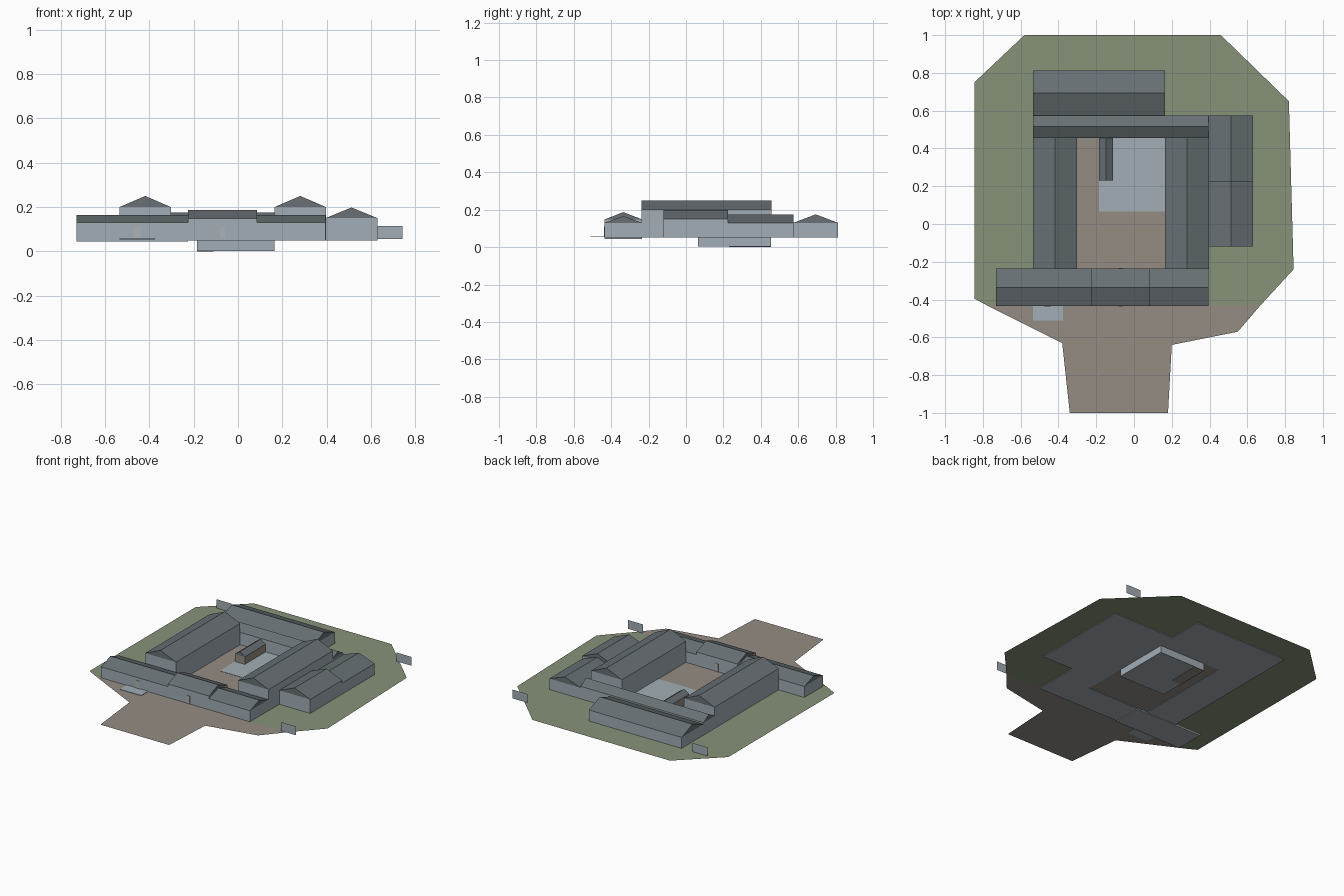
import bpy
import bmesh

if "Cube" in bpy.data.objects:
    bpy.data.objects.remove(bpy.data.objects["Cube"], do_unlink=True)

GROUND = 0.055
BASE = 0.05


def material(name, r, g, b):
    m = bpy.data.materials.new(name)
    m.use_nodes = True
    m.diffuse_color = (r, g, b, 1)
    m.node_tree.nodes["Principled BSDF"].inputs["Base Color"].default_value = (r, g, b, 1)
    return m


WALL = material("pale slate wall", 0.36, 0.42, 0.46)
ROOF = material("dark slate roof", 0.138, 0.163, 0.175)
GRASS = material("grass", 0.24, 0.29, 0.19)
EARTH = material("beige earth", 0.295, 0.265, 0.23)
DOOR = material("pale door", 0.42, 0.45, 0.46)


def finish(name, bm, mat):
    mesh = bpy.data.meshes.new(name)
    bm.to_mesh(mesh)
    bm.free()
    mesh.materials.append(mat)
    obj = bpy.data.objects.new(name, mesh)
    bpy.context.collection.objects.link(obj)
    return obj


def sheet(name, points, mat):
    """Single flat polygon."""
    bm = bmesh.new()
    bm.faces.new([bm.verts.new(p) for p in points])
    return finish(name, bm, mat)


def prism(name, section, axis, start, end, mat):
    """Extrude a (horizontal, z) section along the x or y axis."""
    bm = bmesh.new()

    def place(t, h, z):
        return (t, h, z) if axis == "x" else (h, t, z)

    face = bm.faces.new([bm.verts.new(place(start, h, z)) for h, z in section])
    new = bmesh.ops.extrude_face_region(bm, geom=[face])["geom"]
    shift = place(end - start, 0, 0)
    bmesh.ops.translate(bm, vec=shift, verts=[v for v in new if isinstance(v, bmesh.types.BMVert)])
    bmesh.ops.recalc_face_normals(bm, faces=bm.faces)
    return finish(name, bm, mat)


def box(name, x0, x1, y0, y1, z0, z1, mat):
    return prism(name, [(y0, z0), (y1, z0), (y1, z1), (y0, z1)], "x", x0, x1, mat)


def house(name, x0, x1, y0, y1, eave, ridge, axis, base=BASE, wall=WALL):
    """Walls with a gabled roof whose ridge follows the axis."""
    box(name + "_walls", x0, x1, y0, y1, base, eave, wall)
    a, b, s, e = (y0, y1, x0, x1) if axis == "x" else (x0, x1, y0, y1)
    prism(name + "_roof", [(a, eave), (b, eave), ((a + b) / 2, ridge)], axis, s, e, ROOF)


# Ground: lawn and forecourt with drive
lawn = [(-.58, 1), (-.845, .75), (-.845, -.395), (-.78, -.43),
        (.67, -.43), (.845, -.24), (.82, .65), (.46, 1)]
drive = [(-.78, -.43), (-.38, -.63), (-.34, -1), (.18, -1),
         (.2, -.64), (.55, -.57), (.67, -.43)]
sheet("lawn", [(x, y, GROUND) for x, y in lawn], GRASS)
sheet("forecourt", [(x, y, GROUND) for x, y in drive], EARTH)

# Courtyard, sunken cellar and front step
box("courtyard", -.305, .165, -.24, .455, GROUND - .002, GROUND + .001, EARTH)
box("cellar", -.185, .165, .065, .455, .002, GROUND + .003, WALL)
box("cellar_under_shed", -.185, -.11, .23, .455, 0, .003, EARTH)
box("front_step", -.535, -.375, -.51, -.43, GROUND - .001, GROUND + .003, WALL)

# Front range in three sections
house("front_west", -.73, -.225, -.435, -.235, .13, .165, "x", base=.044)
house("front_gate", -.225, .085, -.435, -.235, .148, .187, "x")
house("front_east", .085, .395, -.435, -.235, .13, .165, "x")

# Tall side ranges
for side, x in (("west", -.535), ("east", .165)):
    house(side + "_range", x, x + .232, -.237, .457, .2, .25, "y")

# Cross range and back building
house("cross_range", -.535, .395, .455, .575, .14, .175, "x")
house("back_building", -.535, .165, .575, .812, .13, .175, "x")

# Outer east building in two heights
house("outer_east_front", .395, .63, -.12, .225, .15, .198, "y")
house("outer_east_back", .395, .63, .225, .575, .13, .173, "y")

# Small courtyard shed
house("shed", -.185, -.11, .23, .455, .11, .135, "y", wall=EARTH)

# Doors on the front range, the gate showing on both sides
for name, x, w, y in (("front_door", -.457, .036, -.436), ("gate_outer", -.07, .022, -.436),
                      ("gate_inner", -.07, .022, -.234)):
    box(name, x - w / 2, x + w / 2, y - .002, y + .002, GROUND, .11, DOOR)

# Freestanding boundary panels
for name, x, y in (("panel_back_west", -.73, .812), ("panel_back_east", .63, .812),
                   ("panel_front_east", .63, -.433)):
    sheet(name, [(x, y, GROUND), (x + .113, y, GROUND),
                 (x + .113, y, .115), (x, y, .115)], WALL)
